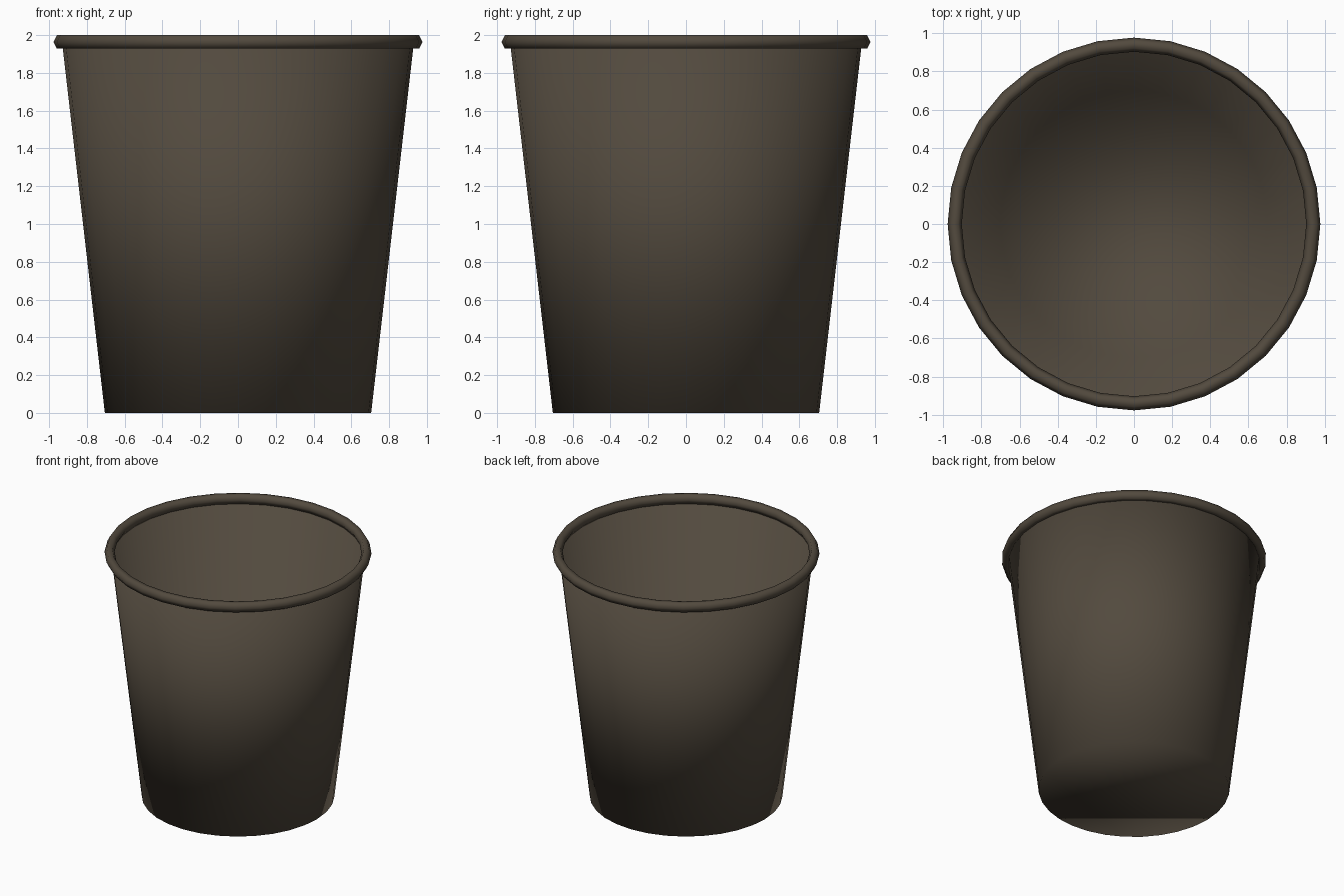
import bpy
import bmesh
from math import cos, sin, pi

SIDES = 32

default = bpy.data.objects.get("Cube")
if default:
    bpy.data.objects.remove(default, do_unlink=True)

colour = (0.085, 0.068, 0.048, 1)
brown = bpy.data.materials.new("dark_brown")
brown.use_nodes = True
brown.diffuse_color = colour
brown.node_tree.nodes["Principled BSDF"].inputs["Base Color"].default_value = colour


def lathe(name, profile, closed=False, floor=False):
    """Turn an (r, z) profile around the z axis."""
    bm = bmesh.new()
    rings = [[bm.verts.new((r * cos(2 * pi * i / SIDES), r * sin(2 * pi * i / SIDES), z))
              for i in range(SIDES)] for r, z in profile]
    pairs = list(zip(rings, rings[1:]))
    if closed:
        pairs.append((rings[-1], rings[0]))
    for low, high in pairs:
        for i in range(SIDES):
            j = (i + 1) % SIDES
            bm.faces.new((low[i], low[j], high[j], high[i]))
    if floor:
        bm.faces.new(rings[0][::-1])
    bmesh.ops.recalc_face_normals(bm, faces=bm.faces)
    for face in bm.faces:
        face.smooth = True
    mesh = bpy.data.meshes.new(name)
    bm.to_mesh(mesh)
    bm.free()
    mesh.materials.append(brown)
    obj = bpy.data.objects.new(name, mesh)
    bpy.context.collection.objects.link(obj)
    return obj


# Tapered bin wall with its floor, given a thin sheet thickness
body = lathe("bin_body", [(0.705, 0), (0.93, 1.95)], floor=True)
sheet = body.modifiers.new("sheet_thickness", "SOLIDIFY")
sheet.thickness = 0.005
sheet.offset = -1

# Rolled rim with a six-sided section
section = [(0.94 + 0.037 * cos(k * pi / 3), 1.964 + 0.0415 * sin(k * pi / 3)) for k in range(6)]
rim = lathe("rolled_rim", section, closed=True)
